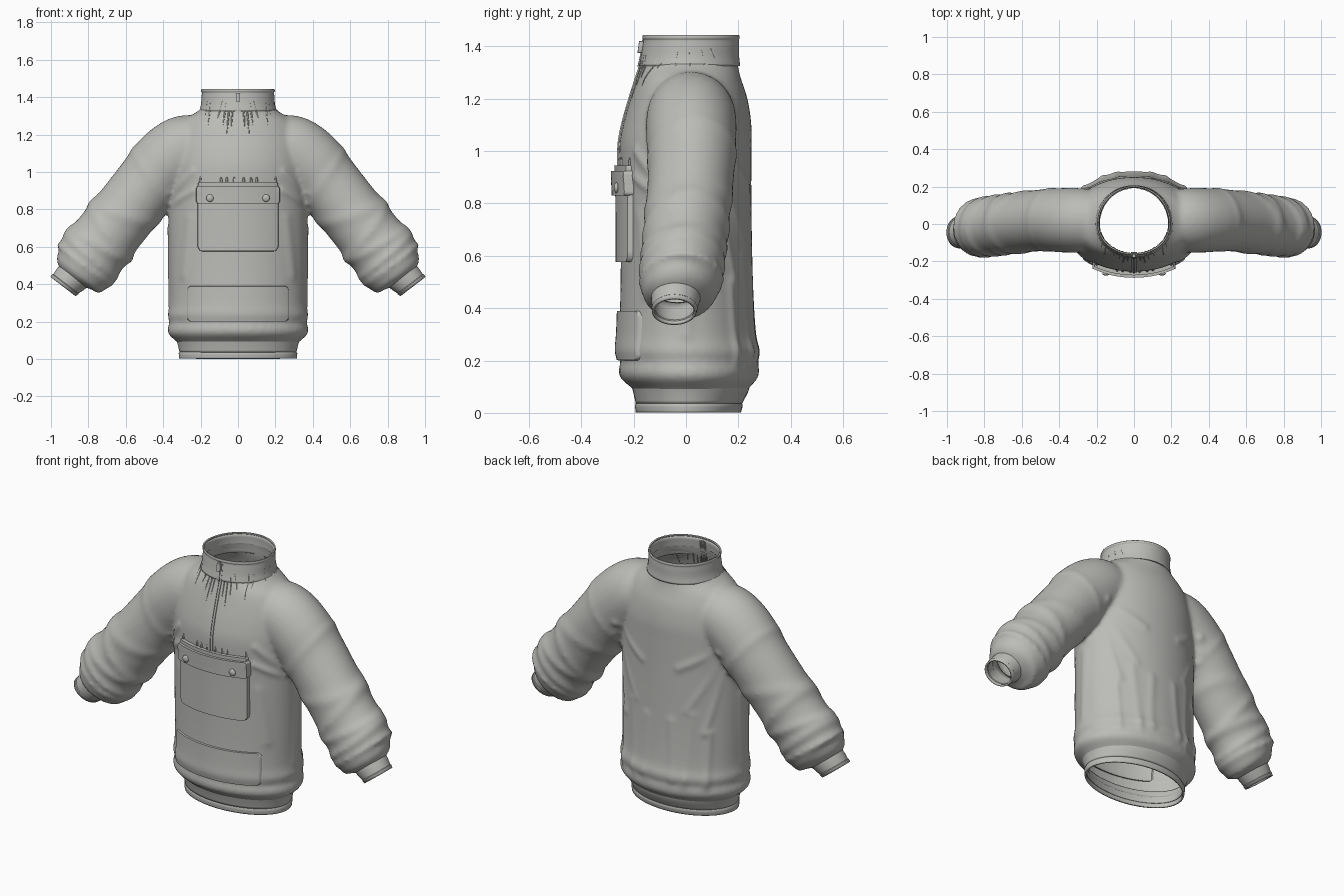
import bpy, bmesh, math
from math import cos, sin, pi, exp, sqrt
from mathutils import Vector
from mathutils.bvhtree import BVHTree

if "Cube" in bpy.data.objects:
    bpy.data.objects.remove(bpy.data.objects["Cube"], do_unlink=True)

GREY = (0.5, 0.5, 0.48, 1)
cloth = bpy.data.materials.new("grey cloth")
cloth.use_nodes = True
cloth.diffuse_color = GREY
cloth.node_tree.nodes["Principled BSDF"].inputs["Base Color"].default_value = GREY


def finish(name, bm, angle=45):
    bmesh.ops.recalc_face_normals(bm, faces=bm.faces)
    mesh = bpy.data.meshes.new(name)
    bm.to_mesh(mesh)
    bm.free()
    mesh.materials.append(cloth)
    obj = bpy.data.objects.new(name, mesh)
    bpy.context.collection.objects.link(obj)
    bpy.ops.object.select_all(action="DESELECT")
    obj.select_set(True)
    bpy.context.view_layer.objects.active = obj
    bpy.ops.object.shade_smooth_by_angle(angle=math.radians(angle))
    return obj


def spline(points, steps):
    """Smooth curve through tuples of any length."""
    out = []
    last = len(points) - 1
    for i in range(last):
        p0, p1, p2, p3 = (points[min(max(i + k, 0), last)] for k in (-1, 0, 1, 2))
        for s in range(steps):
            t = s / steps
            out.append([b + 0.5 * t * (c - a + t * (2 * a - 5 * b + 4 * c - d + t * (3 * (b - c) + d - a)))
                        for a, b, c, d in zip(p0, p1, p2, p3)])
    return out + [list(points[-1])]


def loft(bm, rings, capped=False):
    rows = [[bm.verts.new(p) for p in ring] for ring in rings]
    n = len(rows[0])
    for a, b in zip(rows, rows[1:]):
        for i in range(n):
            bm.faces.new((a[i], a[(i + 1) % n], b[(i + 1) % n], b[i]))
    if capped:
        bm.faces.new(rows[0])
        bm.faces.new(rows[-1])


def oval(z, rx, front, back, n=72):
    """Level ring whose front and back depths differ."""
    ring = []
    for i in range(n):
        a = 2 * pi * i / n
        depth = back if sin(a) > 0 else front
        ring.append(Vector((rx * cos(a), depth * sin(a), z)))
    return ring


def shell(name, rings, thickness):
    bm = bmesh.new()
    loft(bm, rings)
    obj = finish(name, bm)
    wall = obj.modifiers.new("wall", "SOLIDIFY")
    wall.thickness = thickness
    wall.offset = 0
    return obj


# Torso: height, half width, front depth, back depth
torso = [(.05, .295, .175, .2), (.085, .32, .195, .23), (.13, .37, .248, .272),
         (.165, .376, .258, .28), (.195, .366, .25, .275), (.235, .376, .262, .284),
         (.3, .366, .256, .268), (.5, .368, .25, .256), (.8, .372, .25, .25),
         (1.0, .37, .255, .25), (1.1, .36, .24, .25), (1.2, .335, .212, .235),
         (1.27, .295, .19, .212), (1.315, .23, .175, .2), (1.345, .193, .165, .197),
         (1.4, .182, .152, .19)]
bm = bmesh.new()
loft(bm, [oval(*p) for p in spline(torso, 4)], True)

# Sleeves: centre, radius across, radius in depth
sleeve = [(.16, .02, 1.1, .15, .15), (.27, .02, 1.125, .18, .17), (.38, .02, 1.05, .188, .172),
          (.49, .02, .925, .176, .165), (.67, 0, .7, .173, .16), (.78, -.015, .56, .178, .155),
          (.83, -.02, .49, .172, .15), (.865, -.03, .455, .14, .13), (.885, -.04, .43, .08, .08)]
# Sleeve folds: position, height, width, tilt
rolls = [(2.7, .006, .1, .25), (3.6, .008, .1, -.2), (4.1, .01, .1, .2),
         (4.55, .012, .12, -.15), (5.1, .014, .16, .15), (5.75, .012, .18, 0)]
STEPS = 10
path = spline(sleeve, STEPS)
for side in (1, -1):
    rings = []
    for k, (x, y, z, r, depth) in enumerate(path):
        before, after = path[max(k - 1, 0)], path[min(k + 1, len(path) - 1)]
        along = Vector((after[0] - before[0], 0, after[2] - before[2])).normalized()
        across = Vector((-along.z, 0, along.x))
        ring = []
        for i in range(56):
            a = 2 * pi * i / 56
            puff = sum(h * exp(-((k / STEPS + tilt * cos(a) + .1 * sin(a) - t) / w) ** 2)
                       for t, h, w, tilt in rolls)
            p = Vector((x, y, z)) + across * (r + puff) * cos(a)
            p.y += (depth + puff) * sin(a)
            p.x *= side
            ring.append(p)
        rings.append(ring)
    loft(bm, rings, True)

# Fuse torso and sleeves into one garment
blank = finish("garment_blank", bm)
fuse = blank.modifiers.new("fuse", "REMESH")
fuse.mode = "VOXEL"
fuse.voxel_size = .012
bpy.context.view_layer.update()
fused = bpy.data.meshes.new_from_object(blank.evaluated_get(bpy.context.evaluated_depsgraph_get()))
bpy.data.objects.remove(blank, do_unlink=True)
bm = bmesh.new()
bm.from_mesh(fused)
bpy.data.meshes.remove(fused)
for _ in range(5):
    bmesh.ops.smooth_vert(bm, verts=bm.verts, factor=.5, use_axis_x=True, use_axis_y=True, use_axis_z=True)
bm.normal_update()

# Cloth creases: start, end, width, height (mirrored)
creases = [((.34, .17, .9), (.17, .25, .62), .022, .012), ((.35, .14, .84), (.26, .2, .5), .02, .012),
           ((.33, .18, .98), (.12, .25, .86), .022, .009), ((.2, .24, .6), (.17, .27, .2), .025, .012),
           ((.28, .18, .5), (.27, .2, .2), .022, .01), ((.08, .26, .55), (.1, .28, .22), .025, .007),
           ((.36, -.12, .88), (.25, -.2, 1.0), .02, .01), ((.37, -.1, .82), (.24, -.2, .9), .018, .009),
           ((.3, -.16, .45), (.27, -.19, .75), .03, .006), ((.36, 0, .3), (.37, .02, .7), .025, .007)]
moves = []
for v in bm.verts:
    p = Vector((abs(v.co.x), v.co.y, v.co.z))
    lift = 0
    for a, b, w, h in creases:
        a, b = Vector(a), Vector(b)
        t = min(max((p - a).dot(b - a) / (b - a).length_squared, 0), 1)
        d = (p - a.lerp(b, t)).length_squared / (w * w)
        if d < 6:
            lift += h * exp(-d)
    moves.append(v.normal * lift)
for v, move in zip(bm.verts, moves):
    v.co += move

# Open the neck, hem and wrists
wrist, reach = Vector((.885, -.04, .43)), Vector((.62, 0, -.78))
openings = []
for f in bm.faces:
    c, n = f.calc_center_median(), f.normal.copy()
    c.x, n.x = abs(c.x), (n.x if c.x > 0 else -n.x)
    if (c.z > 1.375 and n.z > .3) or (c.z < .065 and n.z < -.3) \
            or ((c - wrist).length < .085 and n.dot(reach) > .75):
        openings.append(f)
bmesh.ops.delete(bm, geom=openings, context="FACES")
body = finish("jacket_body", bm, 80)

# Collar with raised rim, hem band and cuffs
collar_profile = [(1.325, .203, .176, .203), (1.36, .194, .168, .199), (1.4, .191, .162, .199),
                  (1.425, .189, .159, .198), (1.432, .193, .163, .201), (1.442, .191, .161, .199)]
collar = shell("collar", [oval(*p) for p in spline(collar_profile, 3)], .008)
hem_profile = [(.002, .31, .187, .205), (.03, .312, .19, .212), (.036, .308, .187, .209),
               (.08, .318, .197, .232), (.11, .328, .205, .24)]
shell("hem_band", [oval(*p) for p in spline(hem_profile, 3)], .01)
for side, label in ((1, "left"), (-1, "right")):
    rings = []
    for t, r in ((0, .094), (.3, .091), (.6, .086), (.85, .08), (.88, .083), (1, .08)):
        c = Vector((.845, -.035, .475)).lerp(Vector((.935, -.045, .388)), t)
        ring = []
        for i in range(40):
            a = 2 * pi * i / 40
            p = c + Vector((.8, 0, .6)) * r * cos(a) + Vector((0, r * sin(a), 0))
            p.x *= side
            ring.append(p)
        rings.append(ring)
    shell(label + "_cuff", rings, .01)


# Front details follow the cloth surface
def tree(obj):
    return BVHTree.FromPolygons([v.co for v in obj.data.vertices], [p.vertices for p in obj.data.polygons])


surfaces = [tree(body), tree(collar)]


def project(start, way):
    start, way = Vector(start), Vector(way)
    hits = [h for h in (s.ray_cast(start, way) for s in surfaces) if h[0]]
    return min(hits, key=lambda h: h[3])[0] if hits else start + way * .8


def patch(name, half, low, high, depth, corner=.0, center=0, nx=24, nz=16):
    """Raised panel with rounded corners lying on the front."""
    def steps(n):
        return [-1, -.985] + [-.96 + 1.92 * i / n for i in range(n + 1)] + [.985, 1]
    bm = bmesh.new()
    rows = []
    for v in steps(nz):
        z = low + (high - low) * (v + 1) / 2
        gap = min(z - low, high - z, corner)
        width = half - corner + sqrt(max(corner ** 2 - (corner - gap) ** 2, 0))
        row = []
        for u in steps(nx):
            x = center + width * u
            p = project((x, -1, z), (0, 1, 0))
            edge = abs(u) == 1 or abs(v) == 1
            p.y += .008 if edge else -depth
            row.append(bm.verts.new(p))
        rows.append(row)
    for a, b in zip(rows, rows[1:]):
        for i in range(len(a) - 1):
            bm.faces.new((a[i], a[i + 1], b[i + 1], b[i]))
    return finish(name, bm)


patch("chest_pocket", .218, .575, .88, .02, .03)
patch("chest_pocket_flap", .224, .83, .925, .034, .012)
patch("chest_pocket_welt", .215, .915, .945, .02, .008)
patch("hand_pocket", .275, .2, .39, .012, .025)
patch("zip_placket", .017, .94, 1.425, .005, nx=4, nz=40)
patch("zip_teeth", .005, .94, 1.43, .009, nx=2, nz=40)
patch("zip_pull", .012, 1.375, 1.42, .02, .006, nx=4, nz=4)

# Flap buttons
for x in (-.15, .15):
    bm = bmesh.new()
    bmesh.ops.create_uvsphere(bm, u_segments=16, v_segments=10, radius=.02)
    spot = project((x, -1, .86), (0, 1, 0)) - Vector((0, .036, 0))
    for v in bm.verts:
        v.co.y *= .5
        v.co += spot
    finish("flap_button", bm)


# Gathered pleats: thin ridges along the cloth
def pleat(name, ends, way, radius=.004):
    bm = bmesh.new()
    a, b = Vector(ends[0]), Vector(ends[1])
    rings = []
    for k in range(13):
        c = project(a.lerp(b, k / 12), way)
        r = radius * (.25 + sin(pi * k / 12))
        side = Vector((way[1], -way[0], 0))
        rings.append([c + side * r * cos(i * pi / 3) + Vector(way) * r * sin(i * pi / 3) for i in range(6)])
    loft(bm, rings, True)
    finish(name, bm)


for top, bottom, low in ((.025, .035, 1.24), (.04, .06, 1.2), (.055, .08, 1.25),
                         (.07, .11, 1.28), (.14, .16, 1.25), (.155, .175, 1.3)):
    for side in (1, -1):
        pleat("collar_pleat", ((side * top, -1, 1.42), (side * bottom, -1, low)), (0, 1, 0))
for y, shift in ((-.02, -.02), (.015, 0), (.05, .02), (.08, .04)):
    pleat("side_collar_pleat", ((1, y, 1.42), (1, y + shift, 1.325)), (-1, 0, 0))
for x in (-.2, -.09, -.06, -.02, .03, .07, .1, .2):
    pleat("pocket_gather", ((x, -1, .93), (x, -1, .975)), (0, 1, 0), .006)
